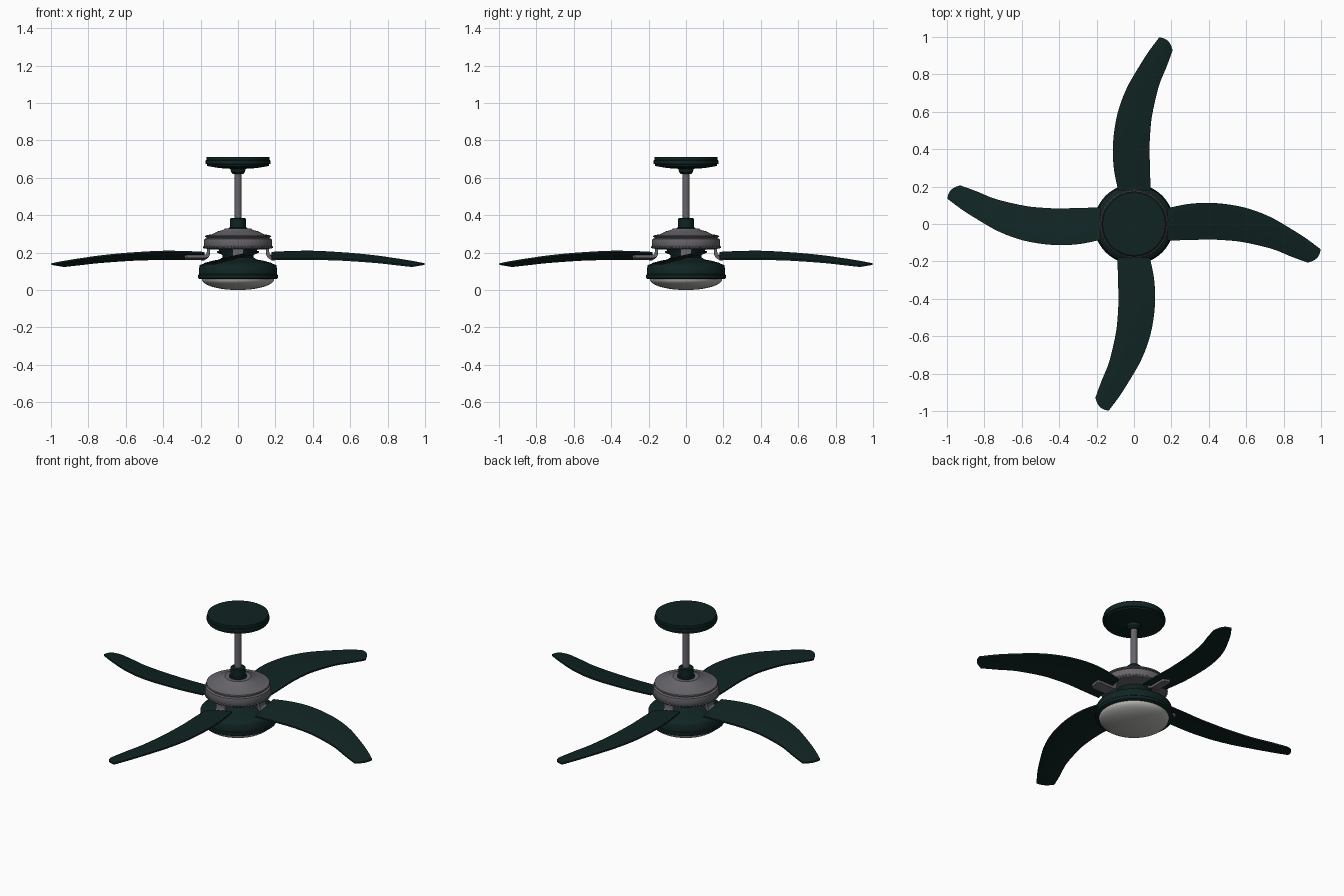
import bpy, bmesh, math
from mathutils import Vector, Matrix

if "Cube" in bpy.data.objects:
    bpy.data.objects.remove(bpy.data.objects["Cube"])


def material(name, rgb):
    m = bpy.data.materials.new(name)
    m.diffuse_color = (*rgb, 1)
    m.use_nodes = True
    m.node_tree.nodes["Principled BSDF"].inputs["Base Color"].default_value = m.diffuse_color
    return m


GREEN = material("dark green", (0.005, 0.0175, 0.0165))
METAL = material("grey metal", (0.135, 0.13, 0.145))
GLASS = material("pale glass", (0.46, 0.46, 0.44))


def finish(bm, name, mat, angle=35):
    bmesh.ops.remove_doubles(bm, verts=bm.verts, dist=1e-5)
    bmesh.ops.recalc_face_normals(bm, faces=bm.faces)
    me = bpy.data.meshes.new(name)
    bm.to_mesh(me)
    bm.free()
    me.materials.append(mat)
    ob = bpy.data.objects.new(name, me)
    bpy.context.collection.objects.link(ob)
    bpy.ops.object.select_all(action='DESELECT')
    ob.select_set(True)
    bpy.context.view_layer.objects.active = ob
    bpy.ops.object.shade_smooth_by_angle(angle=math.radians(angle))
    return ob


def lathe(name, mat, profile, steps=72):
    """Spin (radius, z) points around the z axis."""
    bm = bmesh.new()
    vs = [bm.verts.new((r, 0, z)) for r, z in profile]
    es = [bm.edges.new(p) for p in zip(vs, vs[1:])]
    bmesh.ops.spin(bm, geom=vs + es, cent=(0, 0, 0), axis=(0, 0, 1),
                   angle=2 * math.pi, steps=steps)
    return finish(bm, name, mat)


def slab(bm, top, bottom):
    """Closed solid between two equal grids of points."""
    a = [[bm.verts.new(p) for p in row] for row in top]
    b = [[bm.verts.new(p) for p in row] for row in bottom]
    n, m = len(a), len(a[0])
    for i in range(n - 1):
        for j in range(m - 1):
            for g in (a, b):
                bm.faces.new((g[i][j], g[i + 1][j], g[i + 1][j + 1], g[i][j + 1]))
        for j in (0, m - 1):
            bm.faces.new((a[i][j], a[i + 1][j], b[i + 1][j], b[i][j]))
    for i in (0, n - 1):
        for j in range(m - 1):
            bm.faces.new((a[i][j], a[i][j + 1], b[i][j + 1], b[i][j]))


def smooth_path(pts, sub):
    """Catmull-Rom curve through the points."""
    p = [Vector(q) for q in pts]
    p = [2 * p[0] - p[1]] + p + [2 * p[-1] - p[-2]]
    out = []
    for i in range(1, len(p) - 2):
        for k in range(sub):
            t = k / sub
            a, b, c, d = p[i - 1:i + 3]
            out.append(0.5 * (2 * b + (c - a) * t + (2 * a - 5 * b + 4 * c - d) * t * t
                              + (3 * b - a - 3 * c + d) * t ** 3))
    return out + [p[-2]]


# Ceiling canopy with lower boss
lathe("ceiling_canopy", GREEN, [
    (0, .71), (.168, .71), (.168, .695), (.173, .692), (.173, .675), (.165, .672), (.165, .663),
    (.10, .652), (.04, .648), (.038, .632), (.027, .62), (0, .62)])
lathe("down_rod", METAL, [(0, .63), (.019, .63), (.019, .37), (0, .37)], 32)
lathe("rod_coupler", GREEN, [
    (0, .385), (.038, .385), (.042, .38), (.042, .335), (.05, .332), (.05, .325), (0, .325)], 48)

# Motor housing: stepped cap, groove and band
lathe("motor_housing", METAL, [
    (0, .328), (.072, .328), (.078, .322), (.11, .313), (.14, .298), (.174, .292), (.176, .285),
    (.168, .281), (.168, .277), (.180, .273), (.182, .265), (.182, .232), (.176, .222),
    (.15, .217), (0, .217)])

# Beaded trim round the motor band
bm = bmesh.new()
for k in range(60):
    a = k * math.tau / 60
    bmesh.ops.create_icosphere(bm, subdivisions=1, radius=.007, matrix=Matrix.Translation(
        (.181 * math.cos(a), .181 * math.sin(a), .229)))
finish(bm, "motor_bead_trim", METAL, 60)

# Light kit: waisted neck flaring into the bowl, with glass below
lathe("light_kit_bowl", GREEN, [
    (0, .222), (.105, .222), (.102, .21), (.085, .19), (.082, .175), (.10, .163), (.135, .157),
    (.175, .146), (.202, .132), (.207, .125), (.209, .085), (.214, .08), (.214, .064),
    (.208, .06), (0, .06)])
lathe("glass_shade", GLASS, [(.194, .066)] + [
    (.193 * math.cos(t * math.pi / 24), .058 - .058 * math.sin(t * math.pi / 24))
    for t in range(13)])

# Blade edges: raised and lowered edge stations
HIGH = smooth_path([(.18, .085, .204), (.29, .107, .209), (.40, .113, .210), (.51, .104, .205),
                    (.62, .080, .197), (.73, .037, .186), (.83, -.020, .172),
                    (.92, -.077, .158), (.998, -.135, .143)], 4)
LOW = smooth_path([(.18, -.088, .168), (.29, -.086, .169), (.40, -.083, .169), (.49, -.087, .168),
                   (.57, -.095, .165), (.66, -.113, .159), (.75, -.137, .152),
                   (.84, -.174, .142), (.93, -.207, .132)], 4)
BRACKET = smooth_path([(.158, 0, .228), (.158, 0, .205), (.161, 0, .187), (.172, 0, .177),
                       (.20, 0, .175), (.25, 0, .175), (.285, 0, .175)], 3)

for k in range(4):
    turn = Matrix.Rotation(k * math.pi / 2, 4, 'Z')
    bm = bmesh.new()
    top = []
    for i, (h, l) in enumerate(zip(HIGH, LOW)):
        bulge = Vector((.016, -.010, 0)) * max(0, (i - len(HIGH) + 4) / 3)
        top.append([h.lerp(l, j / 6) + bulge * math.sin(math.pi * j / 6)
                    + Vector((0, 0, .003 * math.sin(math.pi * j / 6))) for j in range(7)])
    slab(bm, top, [[p - Vector((0, 0, .009)) for p in row] for row in top])
    bm.transform(turn)
    finish(bm, f"blade_{k + 1}", GREEN)

    # Curved bracket holding the blade, tilted with it
    bm = bmesh.new()
    outer, inner = [], []
    for i, p in enumerate(BRACKET):
        d = (BRACKET[min(i + 1, len(BRACKET) - 1)] - BRACKET[max(i - 1, 0)]).normalized()
        n = Vector((-d.z, 0, d.x)) * .009
        tilt = .2 * min(1, max(0, (p.x - .16) / .02))
        half = .03 if i < len(BRACKET) - 1 else .02
        ys = (-half, -half / 3, half / 3, half)
        outer.append([p + n + Vector((0, y, tilt * y)) for y in ys])
        inner.append([p - n + Vector((0, y, tilt * y)) for y in ys])
    slab(bm, outer, inner)
    bm.transform(turn)
    finish(bm, f"blade_bracket_{k + 1}", METAL)
